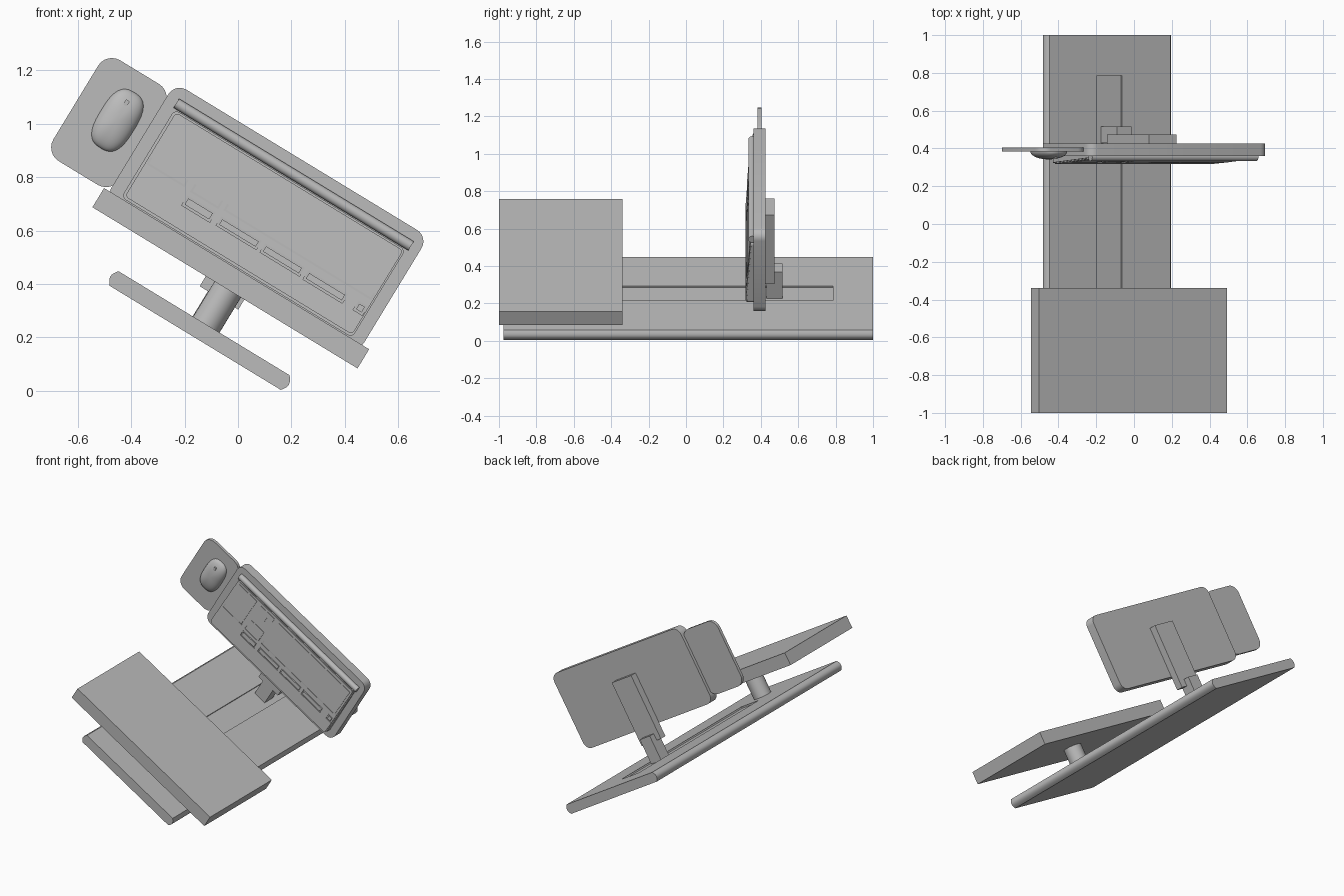
import bpy, bmesh, math
from mathutils import Vector

cube = bpy.data.objects.get("Cube")
if cube:
    bpy.data.objects.remove(cube, do_unlink=True)

TILT = math.radians(31.3)   # the whole assembly leans about the y axis
SLOPE = 0.07                # the keyboard thins toward its top edge
KEY_LOW = 0.392

grey = bpy.data.materials.new("plain_grey")
grey.use_nodes = True
grey.diffuse_color = (0.5, 0.5, 0.5, 1)
grey.node_tree.nodes["Principled BSDF"].inputs["Base Color"].default_value = (0.5, 0.5, 0.5, 1)


def finish(name, bm, smooth=False):
    """Turn a bmesh in the leaning frame into an object."""
    bmesh.ops.recalc_face_normals(bm, faces=bm.faces)
    mesh = bpy.data.meshes.new(name)
    bm.to_mesh(mesh)
    bm.free()
    mesh.materials.append(grey)
    ob = bpy.data.objects.new(name, mesh)
    bpy.context.collection.objects.link(ob)
    ob.rotation_euler = (0, TILT, 0)
    if smooth:
        bpy.ops.object.select_all(action='DESELECT')
        ob.select_set(True)
        bpy.context.view_layer.objects.active = ob
        bpy.ops.object.shade_smooth_by_angle(angle=math.radians(35))
    return ob


def rect(u0, u1, w0, w1, r=0.0, steps=6):
    """Rectangle outline with optional rounded corners."""
    if r == 0:
        return [(u0, w0), (u1, w0), (u1, w1), (u0, w1)]
    pts = []
    corners = [(u1 - r, w1 - r), (u0 + r, w1 - r), (u0 + r, w0 + r), (u1 - r, w0 + r)]
    for i, (cu, cw) in enumerate(corners):
        for k in range(steps + 1):
            a = (i + k / steps) * math.pi / 2
            pts.append((cu + r * math.cos(a), cw + r * math.sin(a)))
    return pts


def prism(name, outlines, y0, y1, slope=0.0, smooth=False):
    """Extrude outlines from front y0 to back y1; the front may slope."""
    bm = bmesh.new()
    for pts in outlines:
        front = [bm.verts.new((u, y0 + slope * (w - KEY_LOW), w)) for u, w in pts]
        back = [bm.verts.new((u, y1, w)) for u, w in pts]
        bm.faces.new(front)
        bm.faces.new(back[::-1])
        n = len(pts)
        for i in range(n):
            j = (i + 1) % n
            bm.faces.new((front[i], back[i], back[j], front[j]))
    return finish(name, bm, smooth)


def cylinder(name, radius, start, end):
    bm = bmesh.new()
    a, b = Vector(start), Vector(end)
    bmesh.ops.create_cone(bm, cap_ends=True, segments=32, radius1=radius,
                          radius2=radius, depth=(b - a).length)
    turn = Vector((0, 0, 1)).rotation_difference(b - a).to_matrix()
    bmesh.ops.rotate(bm, verts=bm.verts, matrix=turn)
    bmesh.ops.translate(bm, verts=bm.verts, vec=(a + b) / 2)
    return finish(name, bm, True)


def carve(ob, cutter):
    """Cut a recess, then drop the cutter."""
    cutter.hide_render = True
    mod = ob.modifiers.new("recess", 'BOOLEAN')
    mod.operation = 'DIFFERENCE'
    mod.solver = 'EXACT'
    mod.object = cutter
    bpy.context.view_layer.objects.active = ob
    bpy.ops.object.modifier_apply(modifier=mod.name)
    bpy.data.objects.remove(cutter, do_unlink=True)


# Base board with bulging long sides and a shallow sliding track
low, high, mid, half = 0.086, 0.15, -0.24, 0.375
arc = [(half + 0.016 * math.sin(math.pi * k / 8), low + (high - low) * k / 8) for k in range(9)]
outline = [(mid + u, w) for u, w in arc] + [(mid - u, w) for u, w in reversed(arc)]
base = prism("base_board", [outline], -0.975, 1.0, smooth=True)
carve(base, prism("track_cutter", [rect(-0.319, -0.167, 0.14, 0.2)], -0.5, 0.785))

# Front shelf on its column
prism("front_shelf", [rect(-0.823, 0.339, 0.304, 0.388)], -1.0, -0.34)
cylinder("shelf_column", 0.058, (-0.23, -0.65, 0.145), (-0.23, -0.65, 0.31))

# Rear support
prism("support_post", [rect(-0.29, -0.203, 0.14, 0.306)], 0.43, 0.515)
prism("support_arm", [rect(-0.326, -0.157, 0.26, 0.691)], 0.425, 0.473)

# Upright panel and side pad
prism("back_panel", [rect(-0.80, 0.31, 0.352, 0.863, 0.05)], 0.361, 0.425, smooth=True)
prism("side_pad", [rect(-1.08, -0.79, 0.386, 0.828, 0.06)], 0.383, 0.404, smooth=True)

# Keyboard body with a stepped border
prism("keyboard_body", [rect(-0.75, 0.262, 0.392, 0.777, 0.02)], 0.324, 0.362, SLOPE)
deck = prism("keyboard_deck", [rect(-0.74, 0.256, 0.402, 0.77, 0.015)], 0.318, 0.35, SLOPE)

# Key wells, each holding a slightly smaller key block
blocks = [
    (-0.735, -0.567, 0.547, 0.765), (-0.541, -0.416, 0.543, 0.633),
    (-0.541, -0.418, 0.484, 0.527), (-0.398, 0.251, 0.549, 0.760),
    (-0.392, -0.216, 0.487, 0.526), (-0.199, -0.026, 0.486, 0.525),
    (-0.009, 0.164, 0.483, 0.523), (0.211, 0.251, 0.483, 0.523),
]


def key_outlines(gap):
    outs = [rect(a + gap, b - gap, c + gap, d - gap) for a, b, c, d in blocks]
    left, right, top, step, foot = -0.544 + gap, -0.41 - gap, 0.762 - gap, 0.717 + gap, 0.672 + gap
    s0, s1 = -0.502 + gap, -0.454 - gap
    outs.append([(left, step), (s0, step), (s0, foot), (s1, foot),
                 (s1, step), (right, step), (right, top), (left, top)])
    return outs


carve(deck, prism("key_cutter", key_outlines(0), 0.28, 0.331, SLOPE))
prism("key_blocks", key_outlines(0.008), 0.315, 0.345, SLOPE)

# Round bar along the keyboard's upper edge
cylinder("keyboard_bar", 0.02, (-0.757, 0.353, 0.8), (0.272, 0.353, 0.8))

# Mouse: domed shell with a flat back and squarish outline
bm = bmesh.new()
bmesh.ops.create_uvsphere(bm, u_segments=40, v_segments=24, radius=1)
bmesh.ops.bisect_plane(bm, geom=bm.verts[:] + bm.edges[:] + bm.faces[:],
                       plane_co=(0, 0, 0), plane_no=(0, 0, 1), clear_outer=True)
bmesh.ops.holes_fill(bm, edges=[e for e in bm.edges if e.is_boundary])
for v in bm.verts:
    x, y, z = v.co
    ang, rad = math.atan2(y, x), math.hypot(x, y)
    power = 2.8
    fit = (abs(math.cos(ang)) ** power + abs(math.sin(ang)) ** power) ** (-1 / power)
    px, py = rad * fit * math.cos(ang), rad * fit * math.sin(ang)
    v.co = (-0.912 + 0.072 * px, 0.384 + 0.042 * z, 0.631 + 0.122 * py)
finish("mouse_shell", bm, True)
prism("mouse_wheel", [rect(-0.925, -0.909, 0.693, 0.715, 0.004)], 0.344, 0.37)
